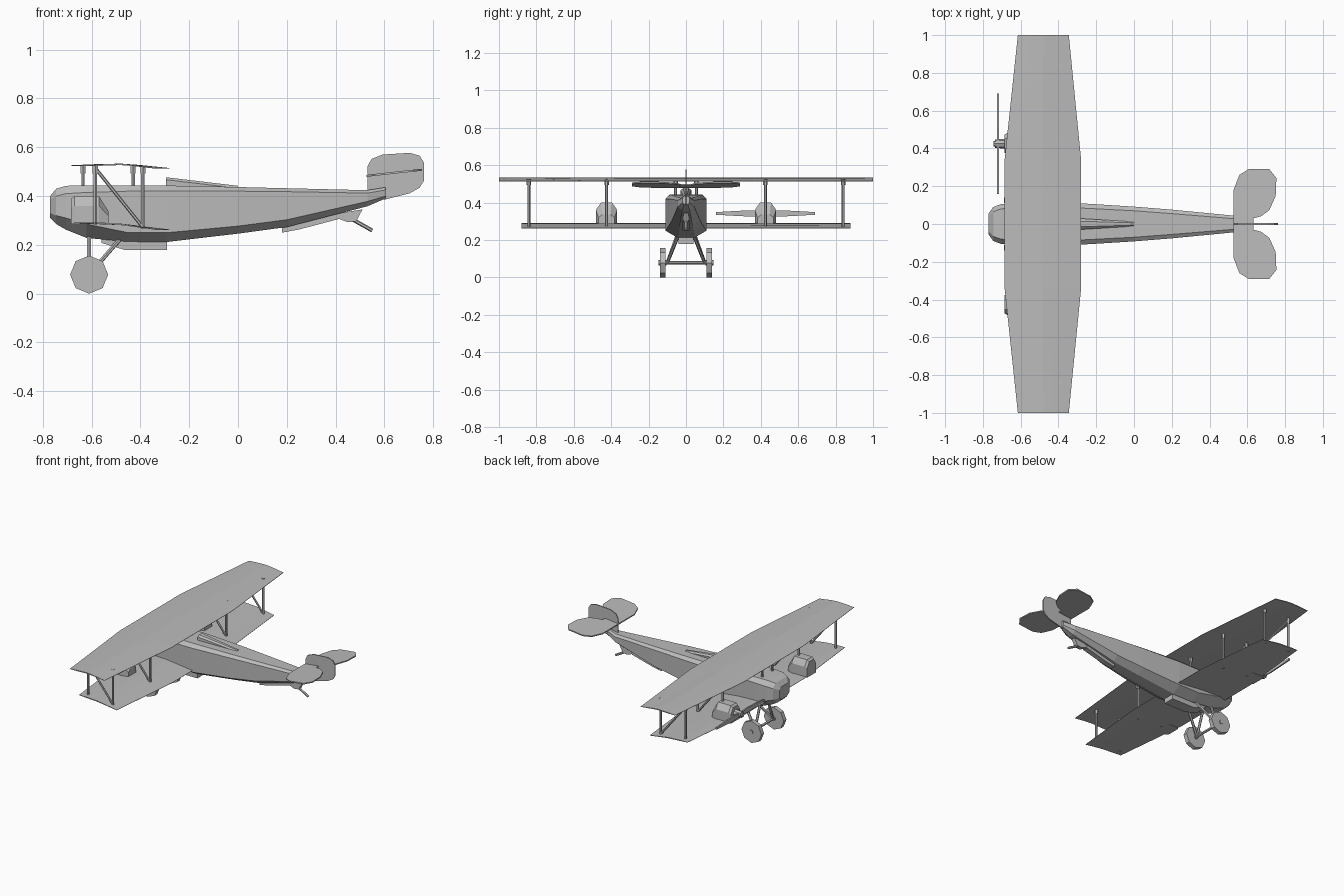
import bpy, bmesh, math
from mathutils import Vector, Matrix

if "Cube" in bpy.data.objects:
    bpy.data.objects.remove(bpy.data.objects["Cube"])

grey = bpy.data.materials.new("light grey")
grey.diffuse_color = (0.5, 0.5, 0.5, 1)
grey.use_nodes = True
grey.node_tree.nodes["Principled BSDF"].inputs["Base Color"].default_value = grey.diffuse_color


def finish(name, bm):
    bmesh.ops.recalc_face_normals(bm, faces=bm.faces)
    mesh = bpy.data.meshes.new(name)
    bm.to_mesh(mesh)
    bm.free()
    mesh.materials.append(grey)
    obj = bpy.data.objects.new(name, mesh)
    bpy.context.collection.objects.link(obj)
    return obj


def loft(name, rings):
    """Skin a row of closed rings and cap both ends."""
    bm = bmesh.new()
    rows = [[bm.verts.new(p) for p in ring] for ring in rings]
    n = len(rows[0])
    for a, b in zip(rows, rows[1:]):
        for i in range(n):
            j = (i + 1) % n
            bm.faces.new((a[i], a[j], b[j], b[i]))
    bm.faces.new(rows[0])
    bm.faces.new(rows[-1])
    return finish(name, bm)


def rod(name, p, q, r, sides=6, r2=None):
    p, q = Vector(p), Vector(q)
    d = q - p
    m = Matrix.Translation((p + q) / 2) @ d.to_track_quat('Z', 'Y').to_matrix().to_4x4()
    bm = bmesh.new()
    bmesh.ops.create_cone(bm, cap_ends=True, segments=sides, radius1=r,
                          radius2=r if r2 is None else r2, depth=d.length, matrix=m)
    return finish(name, bm)


def side_plate(name, outline, half):
    """Outline in x-z, thickened along y."""
    return loft(name, [[(x, y, z) for x, z in outline] for y in (-half, half)])


# Fuselage: x, bottom, lower side, upper side, top, half width, deck half width, keel half width
stations = [
    (-.77, .31, .33, .385, .40, .055, .04, .03),
    (-.745, .285, .32, .40, .43, .09, .065, .04),
    (-.705, .262, .31, .41, .442, .105, .08, .045),
    (-.62, .228, .285, .415, .444, .11, .085, .045),
    (-.45, .213, .25, .42, .444, .11, .085, .045),
    (-.29, .212, .25, .42, .443, .11, .085, .045),
    (0, .246, .277, .42, .437, .092, .07, .04),
    (.2, .273, .303, .418, .432, .076, .055, .035),
    (.53, .358, .378, .412, .424, .044, .028, .02),
    (.605, .39, .40, .425, .436, .018, .012, .01)]
loft("fuselage", [[(x, w, zl), (x, w, zu), (x, t, zt), (x, -t, zt),
                   (x, -w, zu), (x, -w, zl), (x, -k, zb), (x, k, zb)]
                  for x, zb, zl, zu, zt, w, t, k in stations])

# Fairing behind the wing and boxes under the belly
loft("headrest_fairing", [[(x, -w, .42), (x, -w, z - .01), (x, -w / 2, z), (x, w / 2, z),
                           (x, w, z - .01), (x, w, .42)]
                          for x, w, z in ((-.295, .03, .477), (0, .012, .442))])
side_plate("belly_box", [(-.56, .225), (-.56, .208), (-.46, .178), (-.29, .178), (-.29, .225)], .04)
side_plate("ventral_fairing", [(.18, .28), (.18, .25), (.25, .263), (.41, .305), (.41, .34)], .018)


# Wings: thin cambered section, tapered outer panels
def wing(name, span, tip, camber, planform):
    rings = []
    for y, le, te in planform:
        ring = [(le + f * (te - le), y, z) for f, z in camber]
        ring += [(x, y, z - d) for (x, _, z), d in zip(ring[::-1], (.002, .005, .006, .006, .002))]
        rings.append(ring)
    return loft(name, rings)


def planform(span):
    half = [(.34, -.685, -.28), (span, -.685 + .07 * (span - .34) / .66, -.28 - .065 * (span - .34) / .66)]
    return [(-y, a, b) for y, a, b in half[::-1]] + half


upper = [(0, .526), (.2, .530), (.5, .533), (.68, .528), (1, .515)]
lower = [(0, .292), (.2, .292), (.5, .287), (.68, .279), (1, .263)]
wing("upper_wing", 1, 0, upper, planform(1))
wing("lower_wing", .88, 0, lower, planform(.88))

# Wing struts with square-looking top fittings
for side, s in (("left", -1), ("right", 1)):
    for label, y in (("inner", .425), ("outer", .84)):
        y *= s
        for end, x, z in (("front", -.585, .283), ("rear", -.39, .268)):
            rod(f"{side}_{label}_{end}_strut", (x, y, z), (x, y, .525), .008)
            rod(f"{side}_{label}_{end}_fitting", (x, y, .493), (x, y, .525), .012)
        rod(f"{side}_{label}_diagonal_strut", (-.585, y, .515), (-.39, y, .272), .007)
    for end, x in (("front", -.635), ("rear", -.43)):
        rod(f"{side}_{end}_cabane_strut", (x, .055 * s, .43), (x, .055 * s, .525), .008)
        rod(f"{side}_{end}_cabane_fitting", (x, .055 * s, .493), (x, .055 * s, .525), .012)

    # Engine nacelle on the lower wing
    section = [(-.057, 0), (-.057, .075), (-.03, .115), (.03, .115), (.057, .075), (.057, 0)]
    loft(f"{side}_nacelle", [[(x, .425 * s + a * k, .285 + b * h) for a, b in section]
                             for x, k, h in ((-.685, .85, .9), (-.67, 1, 1), (-.57, 1, 1), (-.53, .75, .45))])

    # Landing gear
    y = .125 * s
    rod(f"{side}_wheel", (-.61, y - .015, .078), (-.61, y + .015, .078), .078, 8)
    rod(f"{side}_wheel_hub", (-.61, y - .021, .078), (-.61, y + .021, .078), .014, 8)
    rod(f"{side}_front_leg", (-.61, .1 * s, .078), (-.61, .042 * s, .24), .009)
    rod(f"{side}_rear_leg", (-.61, .1 * s, .078), (-.485, .042 * s, .222), .009)
rod("axle", (-.61, -.13, .078), (-.61, .13, .078), .009)

# Propeller, present on one nacelle only
py, pz = .425, .342
rod("propeller_hub", (-.685, py, pz), (-.735, py, pz), .026, 8, .022)
rod("propeller_cap", (-.735, py, pz), (-.745, py, pz), .014, 8)
for label, s in (("inner", -1), ("outer", 1)):
    loft(f"{label}_blade", [[(-.72 + dx, py + s * d, pz + dz)
                             for dx, dz in ((-.005, -h), (.005, -h), (.005, h), (-.005, h))]
                            for d, h in ((0, .012), (.08, .017), (.16, .013), (.265, .007))])

# Tail fin
side_plate("tail_fin", [(.53, .41), (.53, .52), (.547, .552), (.592, .57), (.703, .577),
                        (.744, .566), (.762, .537), (.762, .463), (.744, .434),
                        (.703, .411), (.6, .385)], .004)

# Tailplane, slightly nose-down
half = [(.527, .18), (.558, .26), (.606, .29), (.717, .29), (.754, .243),
        (.75, .148), (.717, .074), (.675, .042), (.632, .03)]
outline = half + [(x, -y) for x, y in half[::-1]]
loft("tailplane", [[(x, y, .483 + (x - .527) * .11 + o) for x, y in outline] for o in (-.004, .004)])

# Tail skid
side_plate("skid_mount", [(.41, .33), (.41, .308), (.45, .293), (.485, .297), (.51, .345)], .014)
rod("tail_skid", (.45, 0, .315), (.55, 0, .259), .008)
